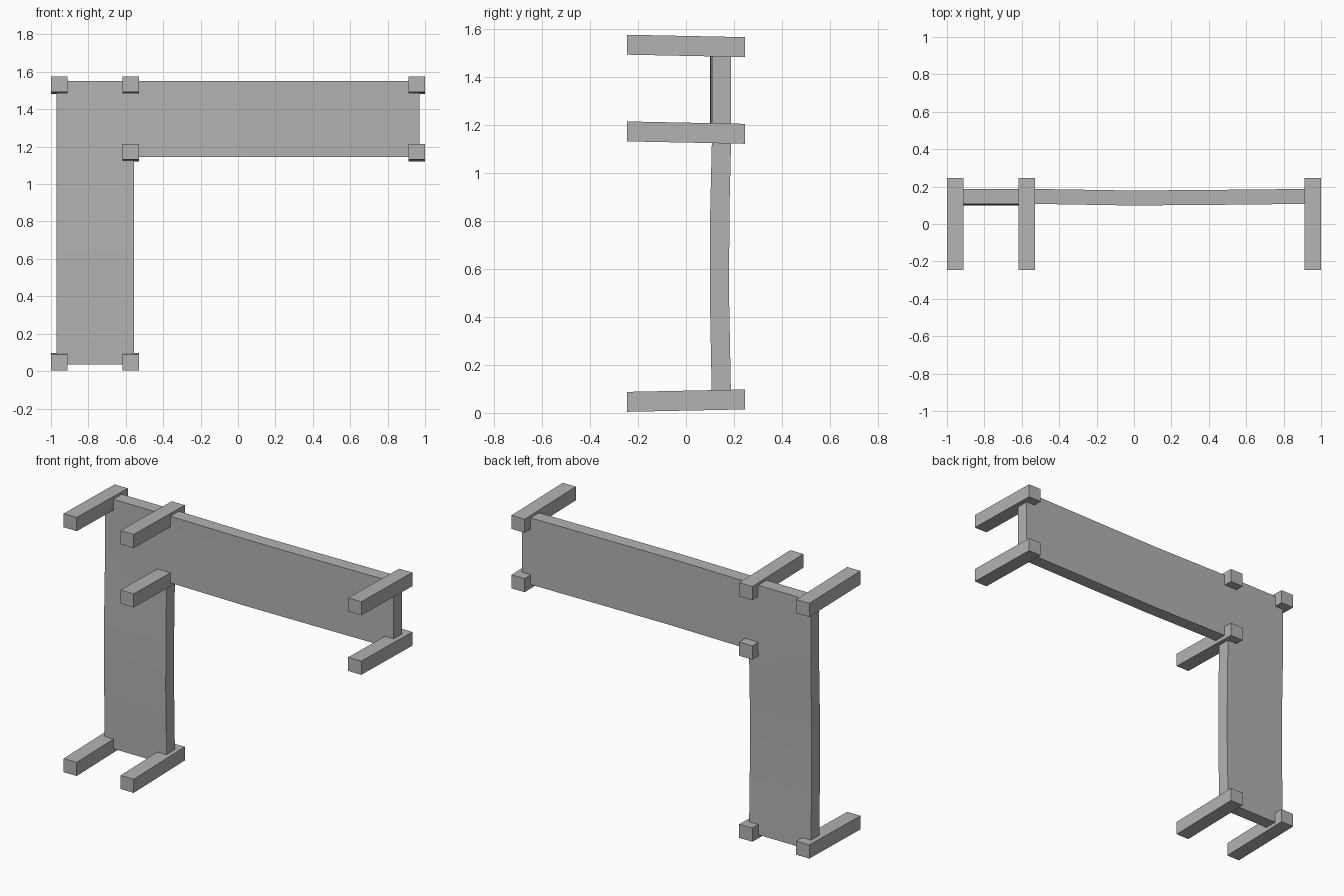
import bpy
import bmesh

cube = bpy.data.objects.get("Cube")
if cube:
    bpy.data.objects.remove(cube, do_unlink=True)

grey = bpy.data.materials.new("plain grey")
grey.use_nodes = True
colour = (0.45, 0.45, 0.45, 1)
grey.diffuse_color = colour
grey.node_tree.nodes["Principled BSDF"].inputs["Base Color"].default_value = colour


def make_object(name, bm):
    bmesh.ops.recalc_face_normals(bm, faces=bm.faces)
    mesh = bpy.data.meshes.new(name)
    bm.to_mesh(mesh)
    bm.free()
    mesh.materials.append(grey)
    obj = bpy.data.objects.new(name, mesh)
    bpy.context.collection.objects.link(obj)
    return obj


# L-shaped wall: a grid of panels bowed slightly forward along the leg and arm
FRONT, THICK = 0.108, 0.08
columns = [(-0.97, 0), (-0.555, 0), (-0.02, 0.009), (0.4, 0.006), (0.97, 0)]
rows = [(0.035, 0), (0.5, 0.009), (0.85, 0.007), (1.145, 0), (1.55, 0)]
bm = bmesh.new()
grid = {}


def corner(i, j):
    if (i, j) not in grid:
        x, bow_x = columns[i]
        z, bow_z = rows[j]
        grid[i, j] = bm.verts.new((x, FRONT - bow_x - bow_z, z))
    return grid[i, j]


for i in range(len(columns) - 1):
    for j in range(len(rows) - 1):
        if i == 0 or j == len(rows) - 2:
            bm.faces.new([corner(i, j), corner(i + 1, j),
                          corner(i + 1, j + 1), corner(i, j + 1)])
panels = bm.faces[:]
back = bmesh.ops.extrude_face_region(bm, geom=panels, use_keep_orig=True)
bmesh.ops.translate(bm, vec=(0, THICK, 0),
                    verts=[g for g in back["geom"] if isinstance(g, bmesh.types.BMVert)])
wall = make_object("l_shaped_wall", bm)
bpy.context.view_layer.objects.active = wall
wall.select_set(True)
bpy.ops.object.shade_smooth_by_angle()
wall.select_set(False)


# Square bars at every corner, sheared a little along their length
def bar(name, x, z, slope):
    bm = bmesh.new()
    bmesh.ops.create_cube(bm, size=1)
    for v in bm.verts:
        side = 2 * v.co.y
        v.co = (x + v.co.x * 0.088, side * 0.245, z + v.co.z * 0.083 + side * slope)
    make_object(name, bm)


OUTER, INNER = 0.956, -0.573
for level, z, slope, places in (
        ("bottom", 0.051, 0.005, (-OUTER, INNER)),
        ("middle", 1.167, -0.005, (INNER, OUTER)),
        ("top", 1.528, -0.005, (-OUTER, INNER, OUTER))):
    for x in places:
        side = "left" if x > 0 else "inner" if x == INNER else "right"
        bar(f"{level}_{side}_bar", x, z, slope)
